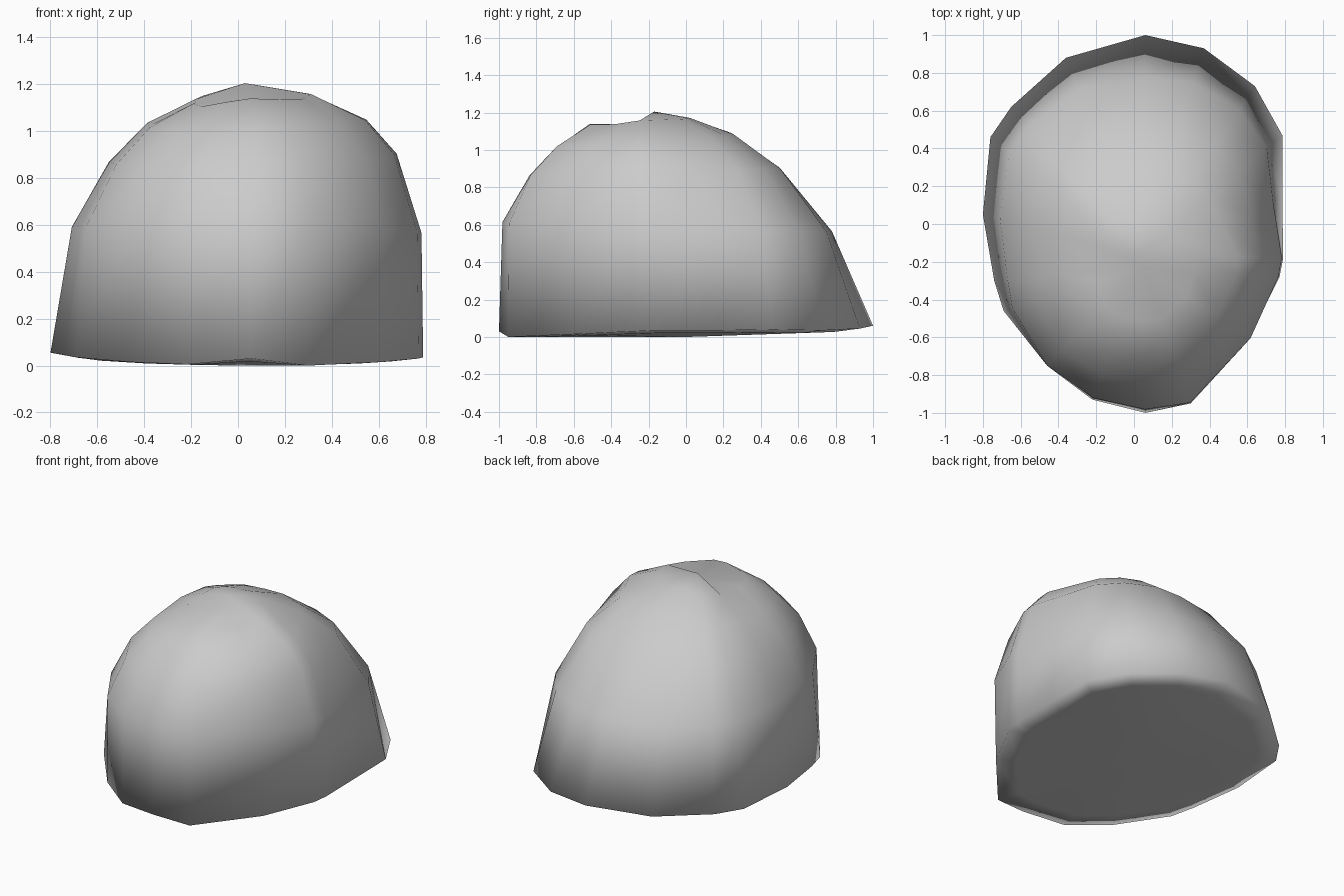
import bpy, bmesh
from math import atan2, degrees

# ground outline of the boulder, counter-clockwise from the right: x, y, z
RIM = [
    (0.79, -0.18, 0.04), (0.785, 0.14, 0.04), (0.785, 0.47, 0.045), (0.64, 0.73, 0.04),
    (0.37, 0.93, 0.05), (0.06, 1.00, 0.065), (-0.36, 0.88, 0.055),
    (-0.65, 0.62, 0.05), (-0.76, 0.46, 0.055), (-0.80, 0.05, 0.06),
    (-0.74, -0.30, 0.05), (-0.69, -0.46, 0.04), (-0.46, -0.75, 0.02),
    (-0.22, -0.93, 0.01), (0.06, -1.00, 0.035), (0.30, -0.95, 0.005),
    (0.61, -0.60, 0.02), (0.77, -0.28, 0.035),
]
# wall profile every 45 degrees from the right: share of rim radius, height
WALL = [
    [(0.99, 0.57), (0.85, 0.91), (0.68, 1.055), (0.36, 1.165)],
    [(0.88, 0.57), (0.68, 0.90), (0.46, 1.07), (0.22, 1.17)],
    [(0.81, 0.57), (0.57, 0.91), (0.34, 1.10), (0.145, 1.18)],
    [(0.87, 0.59), (0.66, 0.88), (0.45, 1.06), (0.22, 1.16)],
    [(0.90, 0.60), (0.72, 0.87), (0.53, 1.03), (0.28, 1.13)],
    [(1.00, 0.61), (0.85, 0.85), (0.66, 1.00), (0.40, 1.11)],
    [(0.975, 0.62), (0.785, 0.87), (0.595, 1.02), (0.367, 1.145)],
    [(1.02, 0.60), (0.90, 0.87), (0.70, 1.03), (0.42, 1.135)],
]
FRONT, BACK = (0.05, -0.23, 1.145), (0.03, -0.17, 1.21)   # two crowns either side of the step


def is_front(p):
    return p[1] < -0.2


def meridian(p):
    # points from the underside inset, over the rim, up towards the crown
    cx, cy, _ = FRONT if is_front(p) else BACK
    dx, dy = p[0] - cx, p[1] - cy
    a = degrees(atan2(dy, dx)) % 360 / 45
    i, t = int(a) % 8, a - int(a)
    pts = [(p[0] * 0.85, p[1] * 0.85, 0.6 * p[2] + 0.002), p]
    for (r0, z0), (r1, z1) in zip(WALL[i], WALL[(i + 1) % 8]):
        r, z = r0 + (r1 - r0) * t, z0 + (z1 - z0) * t
        pts.append((cx + dx * r, cy + dy * r, z))
    return pts


# boulder shell: meridians joined by rings, closed by the stepped crown
bm = bmesh.new()
cols = [[bm.verts.new(q) for q in meridian(p)] for p in RIM]
front, back = bm.verts.new(FRONT), bm.verts.new(BACK)
under = bm.verts.new((0, 0, 0.005))
for i, a in enumerate(cols):
    j = (i + 1) % len(cols)
    b = cols[j]
    for k in range(len(a) - 1):
        bm.faces.new((a[k], b[k], b[k + 1], a[k + 1]))
    ca = front if is_front(RIM[i]) else back
    cb = front if is_front(RIM[j]) else back
    bm.faces.new((a[-1], b[-1], cb) if ca is cb else (a[-1], b[-1], cb, ca))
    bm.faces.new((b[0], a[0], under))       # underside
bmesh.ops.recalc_face_normals(bm, faces=bm.faces)
for f in bm.faces:
    f.smooth = True
lo = min(v.co.z for v in bm.verts)
for v in bm.verts:
    v.co.z -= lo

mesh = bpy.data.meshes.new("boulder")
bm.to_mesh(mesh)
bm.free()
obj = bpy.data.objects.new("boulder", mesh)
bpy.context.collection.objects.link(obj)
